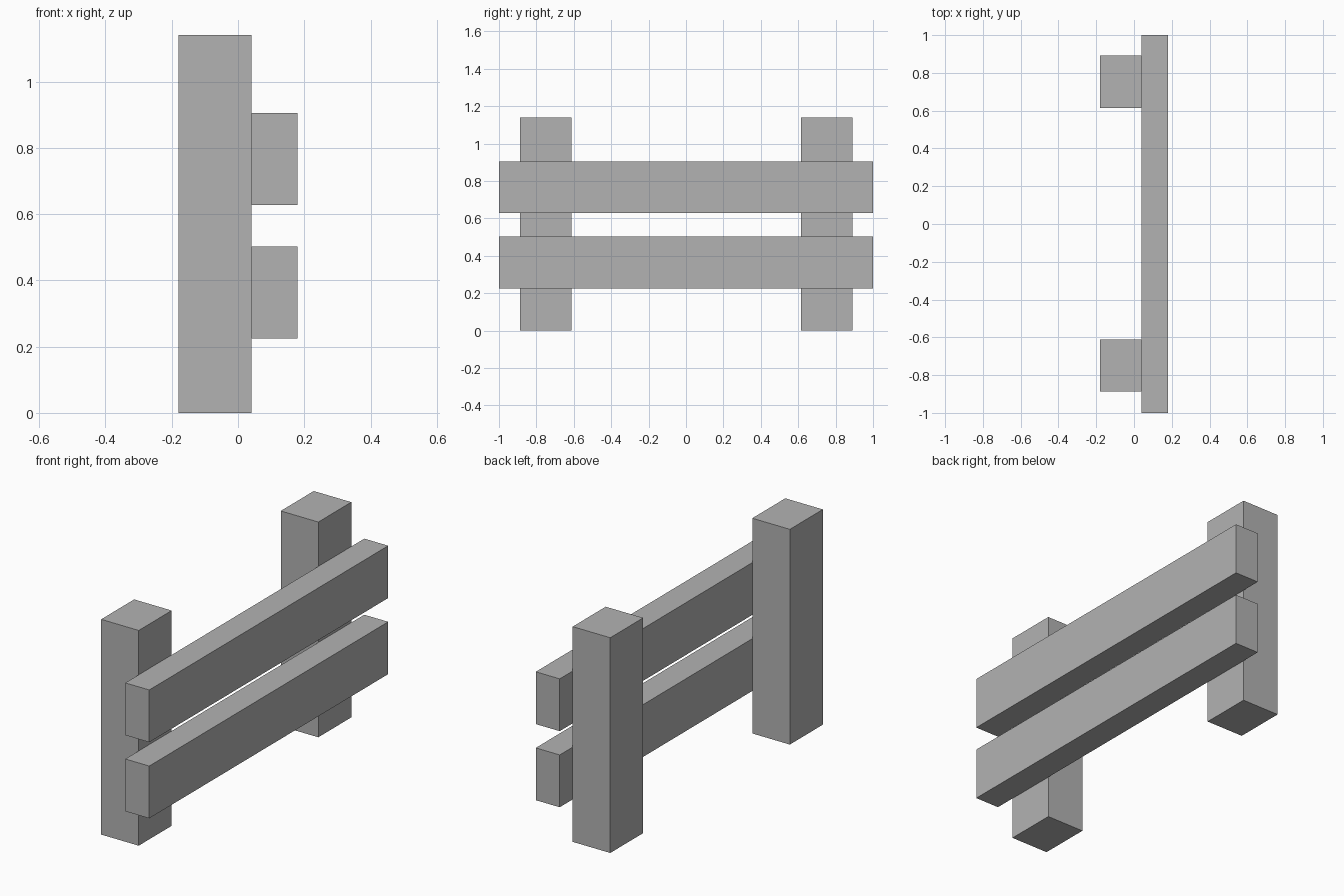
import bpy

default = bpy.data.objects.get("Cube")
if default:
    bpy.data.objects.remove(default, do_unlink=True)

GREY = (0.45, 0.45, 0.45, 1)
material = bpy.data.materials.new("plain grey")
material.use_nodes = True
material.diffuse_color = GREY
bsdf = next(n for n in material.node_tree.nodes if n.type == "BSDF_PRINCIPLED")
bsdf.inputs["Base Color"].default_value = GREY


def block(name, low, high):
    """Add a box spanning two opposite corners."""
    centre = [(a + b) / 2 for a, b in zip(low, high)]
    bpy.ops.mesh.primitive_cube_add(size=1, location=centre)
    obj = bpy.context.object
    obj.name = name
    obj.scale = [b - a for a, b in zip(low, high)]
    bpy.ops.object.transform_apply(location=False, rotation=False, scale=True)
    obj.data.materials.append(material)


# Upright posts
for name, y in (("front_post", -0.75), ("back_post", 0.753)):
    block(name, (-0.18, y - 0.138, 0), (0.04, y + 0.138, 1.14))

# Horizontal rails fixed to the outer faces of the posts
for name, z in (("lower_rail", 0.225), ("upper_rail", 0.628)):
    block(name, (0.04, -1, z), (0.18, 1, z + 0.277))
